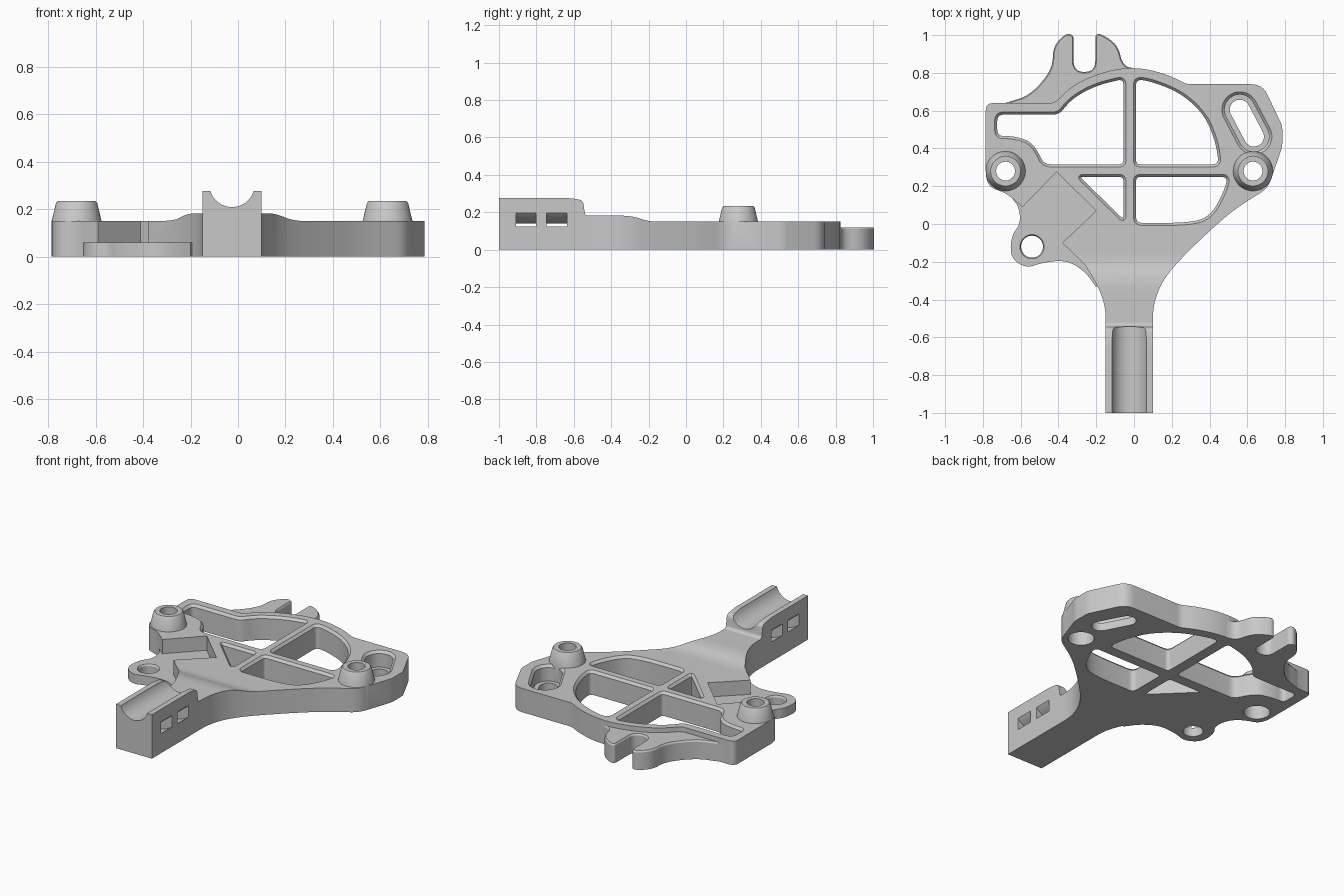
import bpy, bmesh, math
from mathutils import Vector, Matrix

if "Cube" in bpy.data.objects:
    bpy.data.objects.remove(bpy.data.objects["Cube"], do_unlink=True)

SHADE = (0.58, 0.58, 0.58, 1)
grey = bpy.data.materials.new("plain_grey")
grey.use_nodes = True
grey.diffuse_color = SHADE
grey.node_tree.nodes["Principled BSDF"].inputs["Base Color"].default_value = SHADE

# Both are pure rotations, so outlines keep their outward faces
ALONG_X = Matrix(((0, 0, 1, 0), (1, 0, 0, 0), (0, 1, 0, 0), (0, 0, 0, 1)))
ALONG_Y = Matrix(((1, 0, 0, 0), (0, 0, -1, 0), (0, 1, 0, 0), (0, 0, 0, 1)))


def rounded(points, default=9):
    """Round each corner (x, y[, radius]); a large radius flows into its neighbours."""
    out = []
    for i, p in enumerate(points):
        c = Vector(p[:2])
        r = p[2] if len(p) > 2 else default
        if r == 0:
            out.append(c)
            continue
        ends = []
        for q in (points[i - 1], points[(i + 1) % len(points)]):
            d = Vector(q[:2]) - c
            ends.append(c + d.normalized() * min(r, d.length * 0.49))
        for k in range(7):
            t = k / 6
            out.append(ends[0] * (1 - t) ** 2 + c * 2 * t * (1 - t) + ends[1] * t * t)
    return out


def arc(cx, cy, r, a0=0, a1=360, n=48):
    steps = n if a1 - a0 == 360 else n + 1
    return [Vector((cx + r * math.cos(math.radians(a0 + (a1 - a0) * k / n)),
                    cy + r * math.sin(math.radians(a0 + (a1 - a0) * k / n)))) for k in range(steps)]


def offset(pts, d):
    out = []
    for i, p in enumerate(pts):
        a = (p - pts[i - 1]).normalized()
        b = (pts[(i + 1) % len(pts)] - p).normalized()
        n = Vector((a.y + b.y, -a.x - b.x)).normalized()
        out.append(p + n * d)
    return out


def loft(name, pts, levels, matrix=Matrix()):
    """Stack a closed outline through rising (height, offset) levels."""
    area = sum(pts[i - 1].cross(pts[i]) for i in range(len(pts)))
    if area < 0:
        pts = pts[::-1]
    bm = bmesh.new()
    rings = [[bm.verts.new((p.x, p.y, z)) for p in offset(pts, d)] for z, d in levels]
    bm.faces.new(rings[0][::-1])
    bm.faces.new(rings[-1])
    n = len(pts)
    for lo, hi in zip(rings, rings[1:]):
        for i in range(n):
            j = (i + 1) % n
            bm.faces.new((lo[i], lo[j], hi[j], hi[i]))
    bm.transform(matrix)
    bm.normal_update()
    me = bpy.data.meshes.new(name)
    bm.to_mesh(me)
    bm.free()
    me.materials.append(grey)
    ob = bpy.data.objects.new(name, me)
    bpy.context.collection.objects.link(ob)
    return ob


def combine(target, tool, operation):
    mod = target.modifiers.new(operation.lower(), 'BOOLEAN')
    mod.operation, mod.solver, mod.object = operation, 'EXACT', tool
    bpy.context.view_layer.objects.active = target
    bpy.ops.object.modifier_apply(modifier=mod.name)
    bpy.data.objects.remove(tool, do_unlink=True)


# Main plate and arm: plan outline trimmed by a side profile
plan = rounded([
    (-.15, -1, 0), (.1, -1, 0), (.1, -.57, .05), (.1, -.43), (.15, -.3), (.25, -.18), (.45, .01),
    (.55, .09), (.71, .19, .05), (.785, .41, .02), (.785, .52, .02), (.68, .74, .06), (.28, .74, .02),
    (.18, .79), (.05, .825), (-.08, .825), (-.22, .785), (-.33, .73), (-.42, .64, .03),
    (-.785, .64, .04), (-.785, .2, .08), (-.68, .165, .04), (-.59, .09, 0), (-.41, .275, 0),
    (-.2, .07, 0), (-.38, -.1, 0), (-.26, -.215, 0), (-.19, -.33), (-.15, -.44), (-.15, -.57, .05)])
body = loft("bracket_body", plan, [(0, 0), (.4, 0)])
side = rounded([(-1.1, -.1, 0), (1.1, -.1, 0), (1.1, .15, 0), (-.2, .15, .05), (-.29, .182, .06),
                (-.54, .182, .02), (-.55, .265, .025), (-.63, .277, .03), (-1.1, .277, 0)])
combine(body, loft("side_trim", side, [(-1, 0), (1, 0)], ALONG_X), 'INTERSECT')

# Open fork at the back
fork = rounded([
    (.02, .822, 0), (-.06, .835), (-.085, .95), (-.18, 1.01, .05), (-.205, 1, .02), (-.205, .805, .06),
    (-.32, .805, .06), (-.32, 1, .02), (-.36, 1.01, .04), (-.43, .94), (-.43, .82), (-.55, .68),
    (-.67, .645, .05), (-.74, .62, 0), (-.45, .6, 0), (-.3, .7, 0), (-.1, .77, 0)])
combine(body, loft("fork", fork, [(0, 0), (.11, 0), (.12, -.006)]), 'UNION')

# Low ear with its shallow floor
ear = rounded([
    (-.68, .17, 0), (-.61, .1), (-.6, .0), (-.65, -.06), (-.655, -.18), (-.57, -.235), (-.49, -.205),
    (-.36, -.19), (-.26, -.25), (-.2, -.335, 0), (-.1, -.2, 0), (-.1, .05, 0), (-.41, .34, 0)])
combine(body, loft("ear", ear, [(0, 0), (.06, 0)]), 'UNION')

# Tapered mounting bosses
for x in (-.68, .63):
    combine(body, loft("boss", arc(x, .28, .105), [(0, 0), (.15, 0), (.225, -.018), (.235, -.026)]), 'UNION')

# Lightening windows with chamfered rims
windows = [
    [(-.73, .585, .04), (-.4, .585, .03), (-.33, .67), (-.2, .74), (-.05, .775, .04), (-.05, .31, .03),
     (-.48, .31, .04), (-.54, .43), (-.64, .46), (-.73, .46, .04)],
    [(.005, .77, .035), (.08, .765), (.25, .7), (.38, .58), (.44, .43), (.455, .31, .04), (.005, .31, .03)],
    [(.005, .255, .03), (.5, .255, .04), (.49, .19), (.42, .05), (.32, 0), (.005, 0, .04)],
    [(-.3, .255, .035), (-.05, .255, .03), (-.05, .01, .04)],
]
for w in windows:
    combine(body, loft("window_cut", rounded(w),
                       [(-.1, -.006), (.135, -.006), (.15, .008), (.17, .027)]), 'DIFFERENCE')


def slot(r):
    """Slanted capsule between two centres."""
    ang = -62
    return arc(.56, .605, r, ang + 90, ang + 270, 16) + arc(.635, .463, r, ang - 90, ang + 90, 16)


# Recessed slanted slot, kept clear of the boss
recess = loft("slot_recess", slot(.08), [(.05, 0), (.135, 0), (.15, .015), (.17, .035)])
combine(recess, loft("boss_guard", arc(.63, .28, .105), [(0, 0), (.3, 0)]), 'DIFFERENCE')
combine(body, recess, 'DIFFERENCE')
combine(body, loft("slot_hole", slot(.053), [(-.1, 0), (.2, 0)]), 'DIFFERENCE')

# Bolt holes, wider from underneath
for x in (-.68, .63):
    combine(body, loft("bolt_hole", arc(x, .28, .05), [(-.1, 0), (.4, 0)]), 'DIFFERENCE')
    combine(body, loft("counterbore", arc(x, .28, .075), [(-.1, 0), (.11, 0)]), 'DIFFERENCE')
combine(body, loft("ear_hole", arc(-.54, -.12, .058), [(-.1, 0), (.05, 0), (.07, .012)]), 'DIFFERENCE')

# Rounded cradle along the arm and two curved strap channels beneath it
combine(body, loft("cradle_cut", arc(-.025, .305, .096), [(.5, 0), (1.2, 0)], ALONG_Y), 'DIFFERENCE')
strap = arc(-.025, .305, .22, 200, 340) + arc(-.025, .305, .165, 340, 200)
for y in (.637, .802):
    combine(body, loft("strap_cut", strap, [(y, 0), (y + .108, 0)], ALONG_Y), 'DIFFERENCE')

# Smooth the curves, keep the edges crisp
for o in bpy.context.selected_objects:
    o.select_set(False)
body.select_set(True)
bpy.context.view_layer.objects.active = body
bpy.ops.object.shade_smooth_by_angle(angle=math.radians(30))
